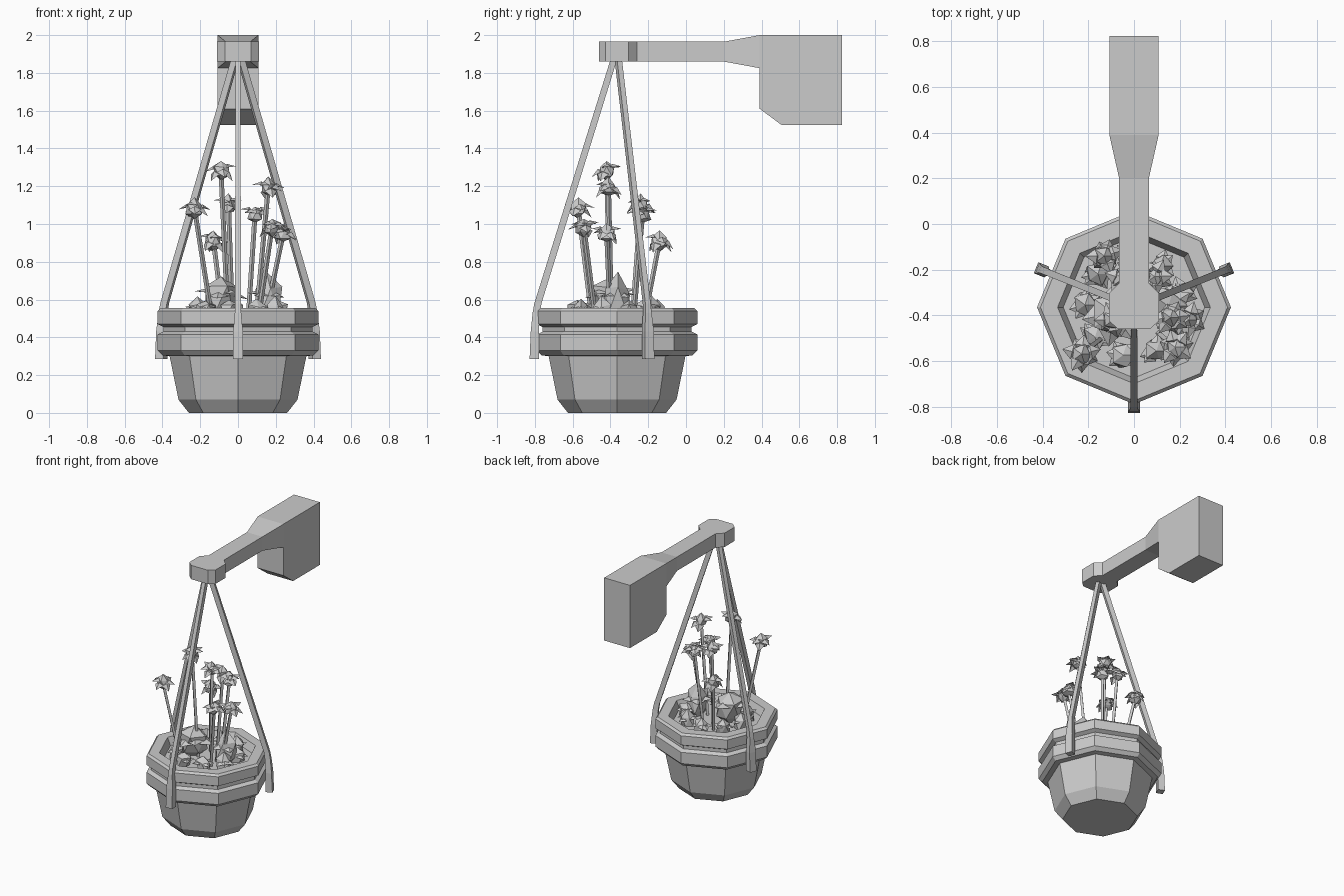
import bpy, bmesh, math, random
from mathutils import Vector, Matrix

if "Cube" in bpy.data.objects:
    bpy.data.objects.remove(bpy.data.objects["Cube"])

random.seed(4)
CY = -0.365                      # pot axis in y
TAU = math.tau


def finish(name, bm):
    bmesh.ops.recalc_face_normals(bm, faces=bm.faces)
    me = bpy.data.meshes.new(name)
    bm.to_mesh(me)
    bm.free()
    ob = bpy.data.objects.new(name, me)
    bpy.context.collection.objects.link(ob)
    return ob


def loft(bm, rings, cap=True):
    """Skin a list of equal-length point rings."""
    vs = [[bm.verts.new(p) for p in r] for r in rings]
    n = len(vs[0])
    for a, b in zip(vs, vs[1:]):
        for i in range(n):
            j = (i + 1) % n
            bm.faces.new((a[i], a[j], b[j], b[i]))
    if cap:
        bm.faces.new(vs[0])
        bm.faces.new(vs[-1])


def lathe(name, profile):
    bm = bmesh.new()
    loft(bm, [[(r * math.cos(i * TAU / 8), CY + r * math.sin(i * TAU / 8), z)
               for i in range(8)] for r, z in profile])
    return finish(name, bm)


# eight-sided pot with two bands, hollow top and soil floor
lathe("pot", [(.26, 0), (.315, .07), (.362, .30), (.40, .305), (.425, .33),
              (.425, .415), (.395, .43), (.395, .455), (.425, .47),
              (.425, .54), (.41, .555), (.335, .555), (.31, .50)])

# wall bracket: rectangular sections (y, half width, bottom, top)
bm = bmesh.new()
sections = [(-.46, .07, 1.86, 1.965), (-.425, .11, 1.86, 1.965),
            (-.305, .11, 1.86, 1.965), (-.26, .065, 1.86, 1.965),
            (.20, .065, 1.86, 1.965), (.39, .108, 1.825, 2.0),
            (.39, .108, 1.61, 2.0), (.505, .108, 1.525, 2.0),
            (.825, .108, 1.525, 2.0)]
loft(bm, [[(-w, y, b), (w, y, b), (w, y, t), (-w, y, t)]
          for y, w, b, t in sections])
bmesh.ops.remove_doubles(bm, verts=bm.verts, dist=1e-4)
finish("wall_bracket", bm)

# three hanging straps: (inner radius, outer radius, half width, z)
strap = [(.0, .035, .014, 1.87), (.40, .438, .015, .58),
         (.408, .447, .017, .53), (.414, .457, .026, .43), (.414, .463, .026, .285)]
for k, deg in enumerate((-90, 22, 158)):
    a = math.radians(deg)
    d, s = Vector((math.cos(a), math.sin(a), 0)), Vector((-math.sin(a), math.cos(a), 0))
    c = Vector((0, CY, 0))
    bm = bmesh.new()
    loft(bm, [[c + d * r + s * (w * e) + Vector((0, 0, z))
               for r, e in ((r0, -1), (r1, -1), (r1, 1), (r0, 1))]
              for r0, r1, w, z in strap])
    finish(f"strap_{k + 1}", bm)


def leaf(bm, base, direction, length, width):
    """Folded, pointed leaf with a crease down the middle."""
    d = Vector(direction).normalized()
    s = d.cross(Vector((0, 0, 1)))
    s = s.normalized() if s.length > .01 else Vector((1, 0, 0))
    n = s.cross(d)
    b = bm.verts.new(base)
    t = bm.verts.new(base + d * length - n * length * .25)
    m = bm.verts.new(base + d * length * .55 + n * length * .2)
    for e in (-1, 1):
        v = bm.verts.new(base + d * length * .5 + s * (e * width))
        bm.faces.new((b, v, m))
        bm.faces.new((v, t, m))


def lump(bm, c, size):
    """Irregular faceted core."""
    r = bmesh.ops.create_icosphere(bm, subdivisions=1, radius=1)
    for v in r["verts"]:
        k = random.uniform(.75, 1.2)
        v.co = Vector(c) + Vector((v.co.x * size[0], v.co.y * size[1], v.co.z * size[2])) * k


# foliage: two tall mounds and a ring of low ones
bm = bmesh.new()
mounds = [(-.09, -.39, .60, .125, .14), (.15, -.36, .60, .095, .13)]
for i in range(9):
    a = i * TAU / 9 + .3
    mounds.append((.215 * math.cos(a), CY + .215 * math.sin(a), .535, .065, .075))
for x, y, z, r, h in mounds:
    lump(bm, (x, y, z), (r * .85, r * .85, h))
    for i in range(5):
        a = i * TAU / 5 + random.random()
        leaf(bm, Vector((x, y, z)), (math.cos(a), math.sin(a), random.uniform(.2, .7)),
             r * 1.15, r * .5)
finish("foliage", bm)

# flowers: slim stems with spiky heads
heads = [(-.09, -.42, 1.28), (.16, -.41, 1.19), (-.23, -.57, 1.08), (-.05, -.24, 1.10),
         (.09, -.23, 1.05), (.18, -.54, .98), (.24, -.42, .95), (-.13, -.14, .91)]
bm_s, bm_h = bmesh.new(), bmesh.new()
for x, y, z in heads:
    top = Vector((x, y, z))
    foot = Vector((x * .6, CY + (y - CY) * .65, .5))
    loft(bm_s, [[p + Vector((.013 * math.cos(i * TAU / 4), .013 * math.sin(i * TAU / 4), 0))
                 for i in range(4)] for p in (foot, top)])
    lump(bm_h, top, (.046, .046, .052))
    for i in range(7):
        a = i * TAU / 7 + random.random() * .6
        leaf(bm_h, top, (math.cos(a), math.sin(a), random.uniform(-.6, .7)), .085, .034)
finish("flower_stems", bm_s)
finish("flower_heads", bm_h)
